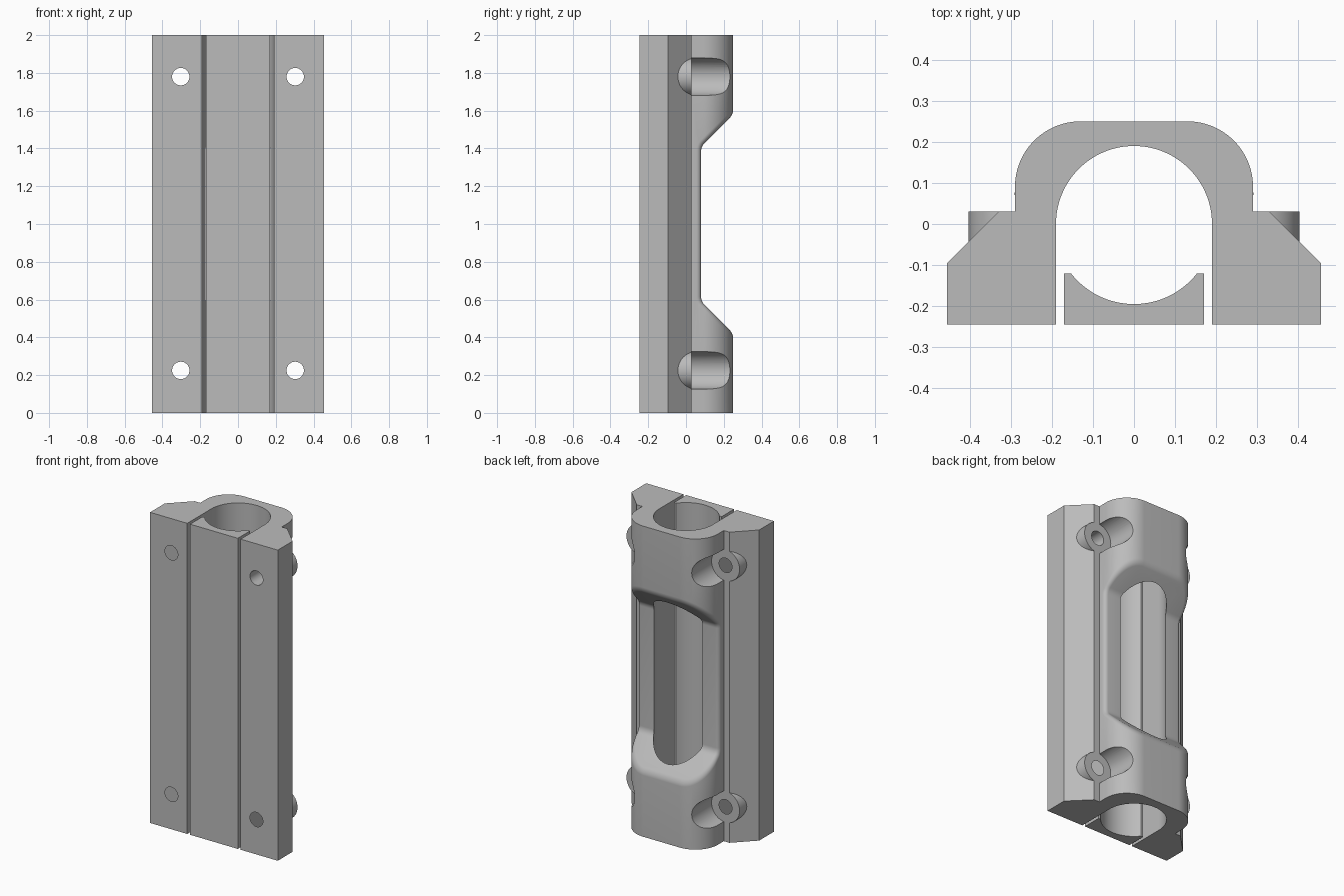
import bpy, bmesh, math

if "Cube" in bpy.data.objects:
    bpy.data.objects.remove(bpy.data.objects["Cube"], do_unlink=True)

grey = bpy.data.materials.new("plain grey")
grey.use_nodes = True
grey.diffuse_color = (0.5, 0.5, 0.5, 1)
grey.node_tree.nodes["Principled BSDF"].inputs["Base Color"].default_value = (0.5, 0.5, 0.5, 1)


def arc(cx, cy, r, start, end, steps):
    angles = [math.radians(start + (end - start) * i / steps) for i in range(steps + 1)]
    return [(cx + r * math.cos(a), cy + r * math.sin(a)) for a in angles]


def mirror(points):
    """Close a right-hand profile with its left-hand copy."""
    return points + [(-x, y) for x, y in reversed(points)]


def prism(name, points, axis, low, high):
    """Extrude a flat profile along the named axis."""
    place = {"x": lambda a, b, h: (h, a, b),
             "y": lambda a, b, h: (a, h, b),
             "z": lambda a, b, h: (a, b, h)}[axis]
    bm = bmesh.new()
    bottom = [bm.verts.new(place(a, b, low)) for a, b in points]
    top = [bm.verts.new(place(a, b, high)) for a, b in points]
    bm.faces.new(bottom)
    bm.faces.new(top)
    for i in range(len(points)):
        j = (i + 1) % len(points)
        bm.faces.new((bottom[i], bottom[j], top[j], top[i]))
    bmesh.ops.recalc_face_normals(bm, faces=bm.faces)
    mesh = bpy.data.meshes.new(name)
    bm.to_mesh(mesh)
    bm.free()
    mesh.materials.append(grey)
    obj = bpy.data.objects.new(name, mesh)
    bpy.context.collection.objects.link(obj)
    return obj


def rod(name, x, z, radius, low, high):
    return prism(name, arc(x, z, radius, 0, 360, 48)[:-1], "y", low, high)


def combine(target, tool, operation):
    mod = target.modifiers.new("combine", "BOOLEAN")
    mod.operation = operation
    mod.solver = "EXACT"
    mod.object = tool
    bpy.context.view_layer.objects.active = target
    bpy.ops.object.modifier_apply(modifier=mod.name)
    bpy.data.objects.remove(tool, do_unlink=True)


# Arched housing with a sloped recess in its back
housing = prism("clamp_housing", mirror([(0.29, -0.2)] + arc(0.13, 0.09, 0.16, 0, 90, 24)), "z", 0, 2)
upper = [(y, z) for y, z in arc(0.14, 1.385, 0.06, 180, 135, 6)] + [(0.4, 1.73)]
recess = prism("recess_cutter", upper + [(y, 2 - z) for y, z in reversed(upper)], "x", -0.6, 0.6)
combine(housing, recess, "DIFFERENCE")

# Round the rim of the recess
bm = bmesh.new()
bm.from_mesh(housing.data)
rim = [e for e in bm.edges if len(e.link_faces) == 2
       and e.calc_face_angle() > math.radians(25)
       and all(v.co.y > 0.07 and 0.3 < v.co.z < 1.7 for v in e.verts)]
bmesh.ops.bevel(bm, geom=rim, offset=0.025, segments=5, profile=0.5,
                affect="EDGES", clamp_overlap=False)
bm.to_mesh(housing.data)
bm.free()

# Chamfered mounting feet
for side in (-1, 1):
    foot = [(0.1, -0.245), (0.455, -0.245), (0.455, -0.095), (0.33, 0.03), (0.1, 0.03)]
    combine(housing, prism("foot", [(side * x, y) for x, y in foot], "z", 0, 2), "UNION")

# Screw bosses with clearance pockets
screws = [(side * 0.303, z) for side in (-1, 1) for z in (0.225, 1.78)]
for x, z in screws:
    combine(housing, rod("boss", x, z, 0.1, -0.15, 0.03), "UNION")
    combine(housing, rod("pocket_cutter", x, z, 0.1, 0.03, 0.5), "DIFFERENCE")

# Central channel and screw holes
channel = mirror([(0.19, -0.5)] + arc(0, 0, 0.19, 0, 90, 32)[:-1])
channel.insert(len(channel) // 2, (0, 0.19))
combine(housing, prism("channel_cutter", channel, "z", -0.2, 2.2), "DIFFERENCE")
for x, z in screws:
    combine(housing, rod("hole_cutter", x, z, 0.046, -0.5, 0.3), "DIFFERENCE")

# Loose cradle strip closing the front of the channel
half = math.degrees(math.acos(0.12 / 0.195))
cradle = prism("cradle_strip", [(-0.17, -0.245), (0.17, -0.245), (0.17, -0.12)]
               + arc(0, 0, 0.195, -90 + half, -90 - half, 32) + [(-0.17, -0.12)], "z", 0, 2)

# Smooth curves, crisp edges
for obj in (housing, cradle):
    bpy.ops.object.select_all(action="DESELECT")
    obj.select_set(True)
    bpy.context.view_layer.objects.active = obj
    bpy.ops.object.shade_smooth_by_angle(angle=math.radians(25))
